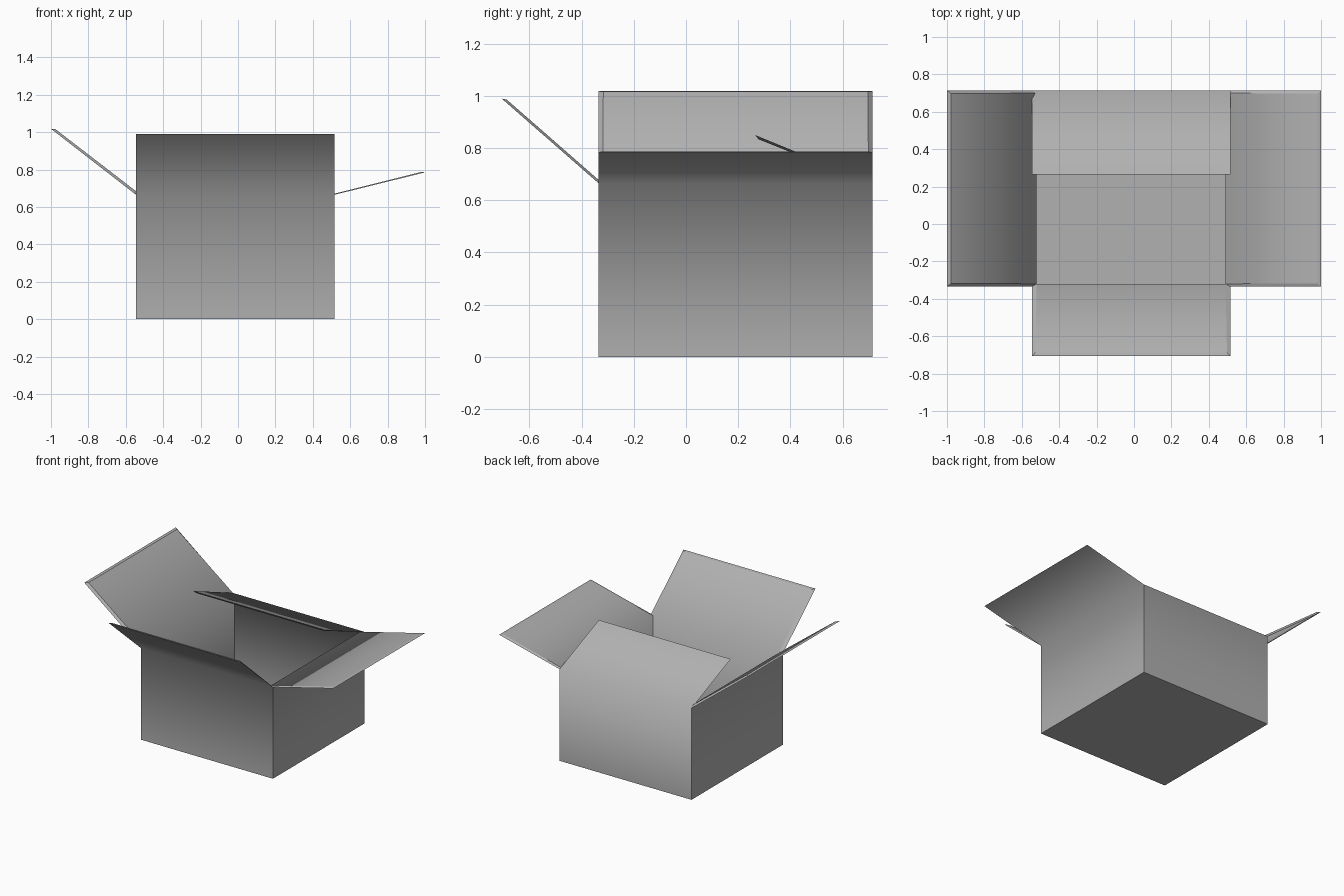
import bpy
import bmesh
from mathutils import Vector

cube = bpy.data.objects.get("Cube")
if cube:
    bpy.data.objects.remove(cube, do_unlink=True)

# One plain cardboard colour
grey = bpy.data.materials.new("cardboard_grey")
grey.use_nodes = True
colour = (0.44, 0.44, 0.44, 1)
grey.diffuse_color = colour
grey.node_tree.nodes["Principled BSDF"].inputs["Base Color"].default_value = colour

X0, X1, Y0, Y1 = -0.545, 0.515, -0.335, 0.715   # box footprint
HINGE = 0.665                                   # wall height
WALL_X, WALL_Y, FLOOR = 0.025, 0.015, 0.015
BEVEL = 0.018                                   # inset of inner flap faces
UP = Vector((0, 0, 1))

# Flaps: outward direction, reach outward, rise, thickness
FLAPS = [
    ((0, -1, 0), 0.372, 0.325, 0.010),   # front
    ((1, 0, 0), 0.485, 0.120, 0.007),    # left side of the model
    ((0, 1, 0), -0.450, 0.185, 0.010),   # back, folded inward
    ((-1, 0, 0), 0.455, 0.353, 0.013),   # right side of the model
]

bm = bmesh.new()
hinges = []


def ring(x0, x1, y0, y1, z):
    return [bm.verts.new(p) for p in
            ((x0, y0, z), (x1, y0, z), (x1, y1, z), (x0, y1, z))]


def tub(inset_x, inset_y, floor):
    """Floor and four walls; returns the hinge corners."""
    size = (X0 + inset_x, X1 - inset_x, Y0 + inset_y, Y1 - inset_y)
    low, high = ring(*size, floor), ring(*size, HINGE)
    bm.faces.new(low)
    for i in range(4):
        j = (i + 1) % 4
        bm.faces.new((low[i], low[j], high[j], high[i]))
    return high


outer = tub(0, 0, 0)
inner = tub(WALL_X, WALL_Y, FLOOR)

# Flaps grow from the hinge corners, with a sloping rim between the skins
for i, (out, reach, rise, thick) in enumerate(FLAPS):
    j = (i + 1) % 4
    out = Vector(out)
    fold = out * reach + UP * rise
    along = fold.normalized()
    inward = UP * along.dot(out) - out * along.z
    side = (outer[j].co - outer[i].co).normalized()
    tip_a = bm.verts.new(outer[i].co + fold)
    tip_b = bm.verts.new(outer[j].co + fold)
    shift = inward * thick - along * BEVEL
    in_a = bm.verts.new(tip_a.co + shift + side * BEVEL)
    in_b = bm.verts.new(tip_b.co + shift - side * BEVEL)
    bm.faces.new((outer[i], outer[j], tip_b, tip_a))
    bm.faces.new((inner[j], inner[i], in_a, in_b))
    bm.faces.new((outer[i], tip_a, in_a, inner[i]))
    bm.faces.new((tip_a, tip_b, in_b, in_a))
    bm.faces.new((tip_b, outer[j], inner[j], in_b))
    hinges += [(outer[i], outer[j]), (inner[i], inner[j])]

bmesh.ops.recalc_face_normals(bm, faces=bm.faces)

# Soft folds at the hinges, crisp edges everywhere else
for face in bm.faces:
    face.smooth = True
for edge in bm.edges:
    edge.smooth = False
for a, b in hinges:
    bm.edges.get((a, b)).smooth = True

mesh = bpy.data.meshes.new("open_box")
bm.to_mesh(mesh)
bm.free()
mesh.materials.append(grey)
box = bpy.data.objects.new("open_box", mesh)
bpy.context.collection.objects.link(box)
